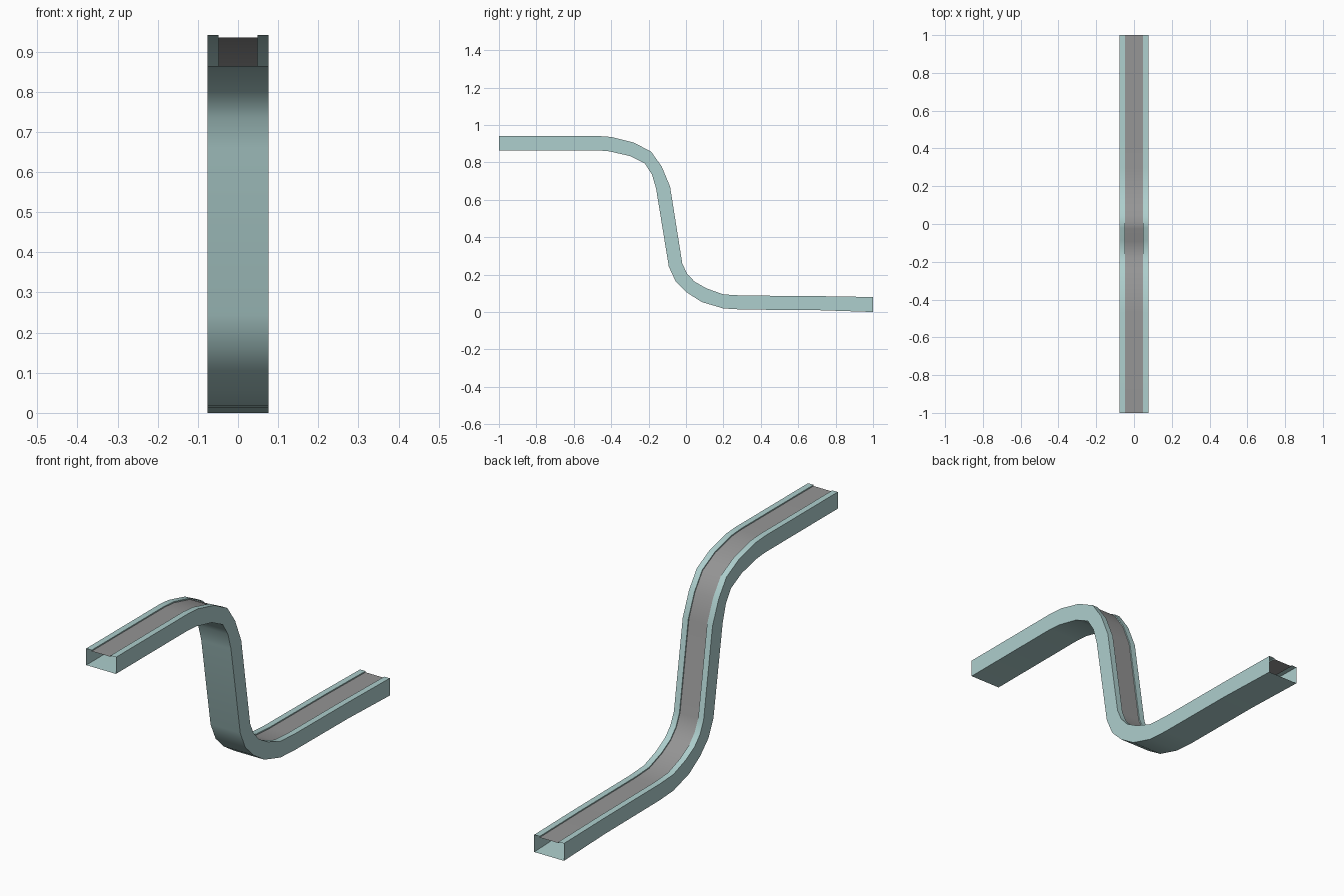
import bpy
import bmesh
from mathutils import Vector

if "Cube" in bpy.data.objects:
    bpy.data.objects.remove(bpy.data.objects["Cube"])

# Side outline stations: (top y, top z, underside y, underside z)
STATIONS = [
    (-1.00, .941, -1.00, .864), (-.47, .941, -.47, .864),
    (-.40, .936, -.41, .859), (-.28, .906, -.30, .834),
    (-.187, .858, -.22, .794), (-.13, .778, -.182, .735),
    (-.085, .67, -.16, .66), (-.02, .26, -.092, .243),
    (.005, .206, -.055, .163), (.045, .163, .005, .104),
    (.11, .126, .085, .053), (.20, .094, .20, .019),
    (.30, .088, .30, .013), (.70, .085, .70, .01), (1.00, .08, 1.00, 0),
]
HALF, LIP, DIP = .076, .048, .07   # half width, lip inner edge, belt recess fraction


def material(name, rgb):
    m = bpy.data.materials.new(name)
    m.diffuse_color = (*rgb, 1)
    m.use_nodes = True
    m.node_tree.nodes["Principled BSDF"].inputs["Base Color"].default_value = m.diffuse_color
    return m


def sweep(name, section, mat):
    """Loft an open section of (x, t) along the stations; t = 0 top, 1 underside."""
    bm = bmesh.new()
    rows = []
    for ty, tz, by, bz in STATIONS:
        top, bottom = Vector((0, ty, tz)), Vector((0, by, bz))
        rows.append([bm.verts.new(top.lerp(bottom, t) + Vector((x, 0, 0)))
                     for x, t in section])
    for a, b in zip(rows, rows[1:]):
        for i in range(len(section) - 1):
            bm.faces.new((a[i], a[i + 1], b[i + 1], b[i]))
    mesh = bpy.data.meshes.new(name)
    bm.to_mesh(mesh)
    bm.free()
    mesh.materials.append(mat)
    ob = bpy.data.objects.new(name, mesh)
    bpy.context.collection.objects.link(ob)
    bpy.ops.object.select_all(action='DESELECT')
    ob.select_set(True)
    bpy.context.view_layer.objects.active = ob
    bpy.ops.object.shade_smooth_by_angle(angle=0.6)
    return ob


teal = material("pale teal metal", (.42, .62, .61))
grey = material("grey rubber", (.30, .30, .30))

# Hollow frame: recess edge, lip, side wall, underside, and back up the other side
half = [(LIP, DIP), (LIP, 0), (HALF, 0), (HALF, 1)]
sweep("conveyor_frame", half + [(-x, t) for x, t in reversed(half)], teal)

# Belt running just below the lips
sweep("conveyor_belt", [(-LIP, DIP), (LIP, DIP)], grey)
